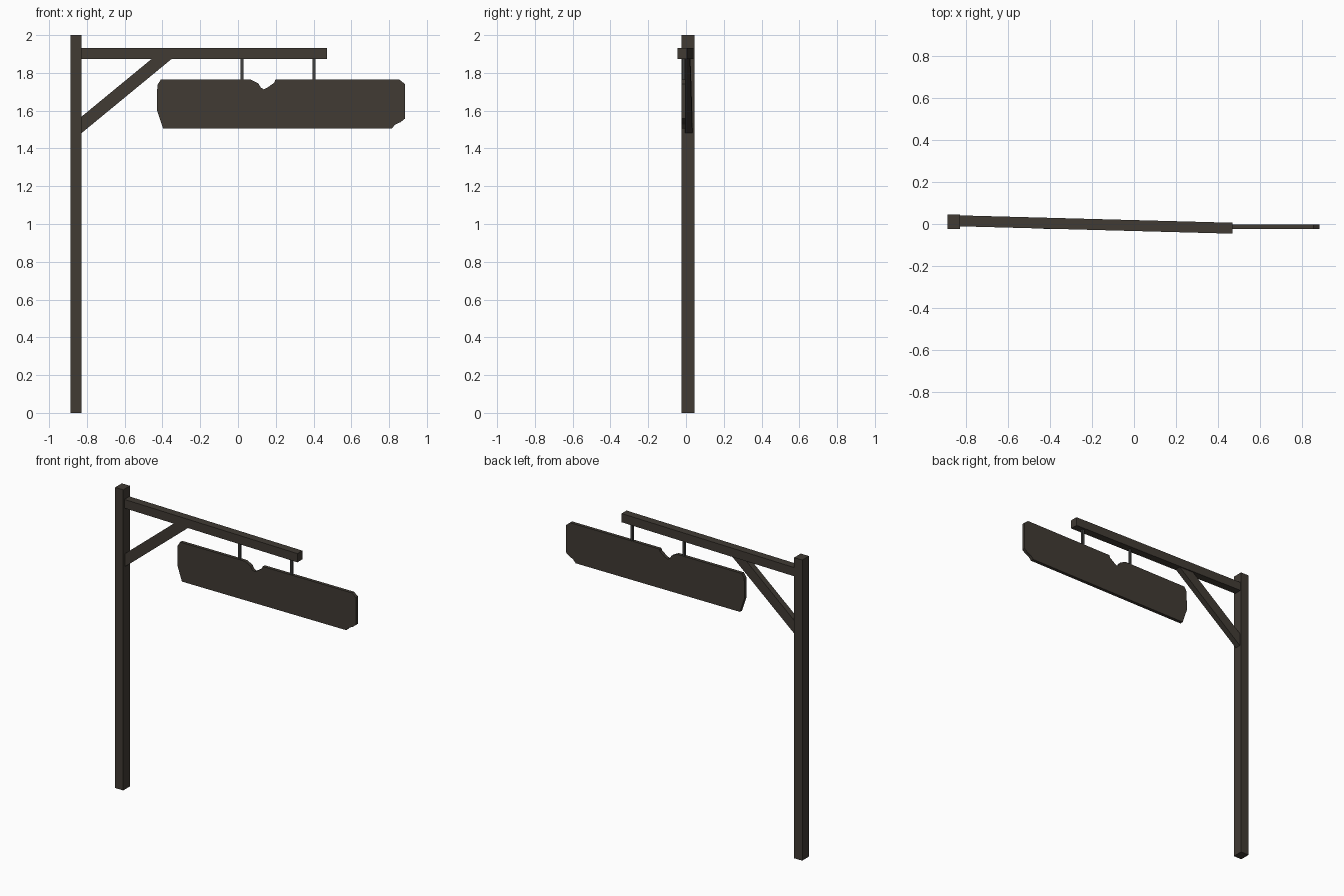
import bpy, bmesh

if "Cube" in bpy.data.objects:
    bpy.data.objects.remove(bpy.data.objects["Cube"])


def material(name, color):
    m = bpy.data.materials.new(name)
    m.diffuse_color = (*color, 1)
    m.use_nodes = True
    m.node_tree.nodes["Principled BSDF"].inputs["Base Color"].default_value = m.diffuse_color
    return m


wood = material("dark weathered wood", (0.052, 0.043, 0.034))
iron = material("dark iron", (0.052, 0.052, 0.050))


def plate(name, outline, y0, y1, mat, skew=0.0):
    """Extrude an x-z outline from y0 to y1; skew shifts y with distance from the post."""
    bm = bmesh.new()

    def ring(y):
        return [bm.verts.new((x, y + skew * (x + 0.83), z)) for x, z in outline]
    a, b = ring(y0), ring(y1)
    bm.faces.new(a)
    bm.faces.new(b[::-1])
    n = len(a)
    for i in range(n):
        j = (i + 1) % n
        bm.faces.new((a[j], a[i], b[i], b[j]))
    bmesh.ops.recalc_face_normals(bm, faces=bm.faces)
    me = bpy.data.meshes.new(name)
    bm.to_mesh(me)
    bm.free()
    me.materials.append(mat)
    ob = bpy.data.objects.new(name, me)
    bpy.context.collection.objects.link(ob)
    return ob


def rect(x0, x1, z0, z1):
    return [(x0, z0), (x1, z0), (x1, z1), (x0, z1)]


# Upright post and slightly skewed arm
SKEW = -0.027
plate("post", rect(-0.888, -0.828, 0, 2), -0.024, 0.046, wood)
plate("arm", rect(-0.835, 0.47, 1.873, 1.931), -0.011, 0.041, wood, SKEW)

# Diagonal brace
plate("brace", [(-0.83, 1.48), (-0.351, 1.874), (-0.457, 1.874), (-0.83, 1.567)],
      -0.005, 0.034, wood, SKEW)

# Hanging board with chipped edges
board = [(-0.409, 1.764), (-0.427, 1.735), (-0.430, 1.606), (-0.396, 1.505),
         (0.813, 1.505), (0.832, 1.526), (0.862, 1.540), (0.884, 1.558),
         (0.884, 1.741), (0.855, 1.764), (0.198, 1.764), (0.193, 1.749),
         (0.156, 1.722), (0.137, 1.713), (0.121, 1.722), (0.108, 1.744),
         (0.069, 1.764)]
plate("sign_board", board, -0.024, -0.002, wood)

# Hanger rods
for i, x in enumerate((0.022, 0.403)):
    plate(f"hanger_{i + 1}", rect(x - 0.0075, x + 0.0075, 1.755, 1.88), -0.02, -0.005, iron)
